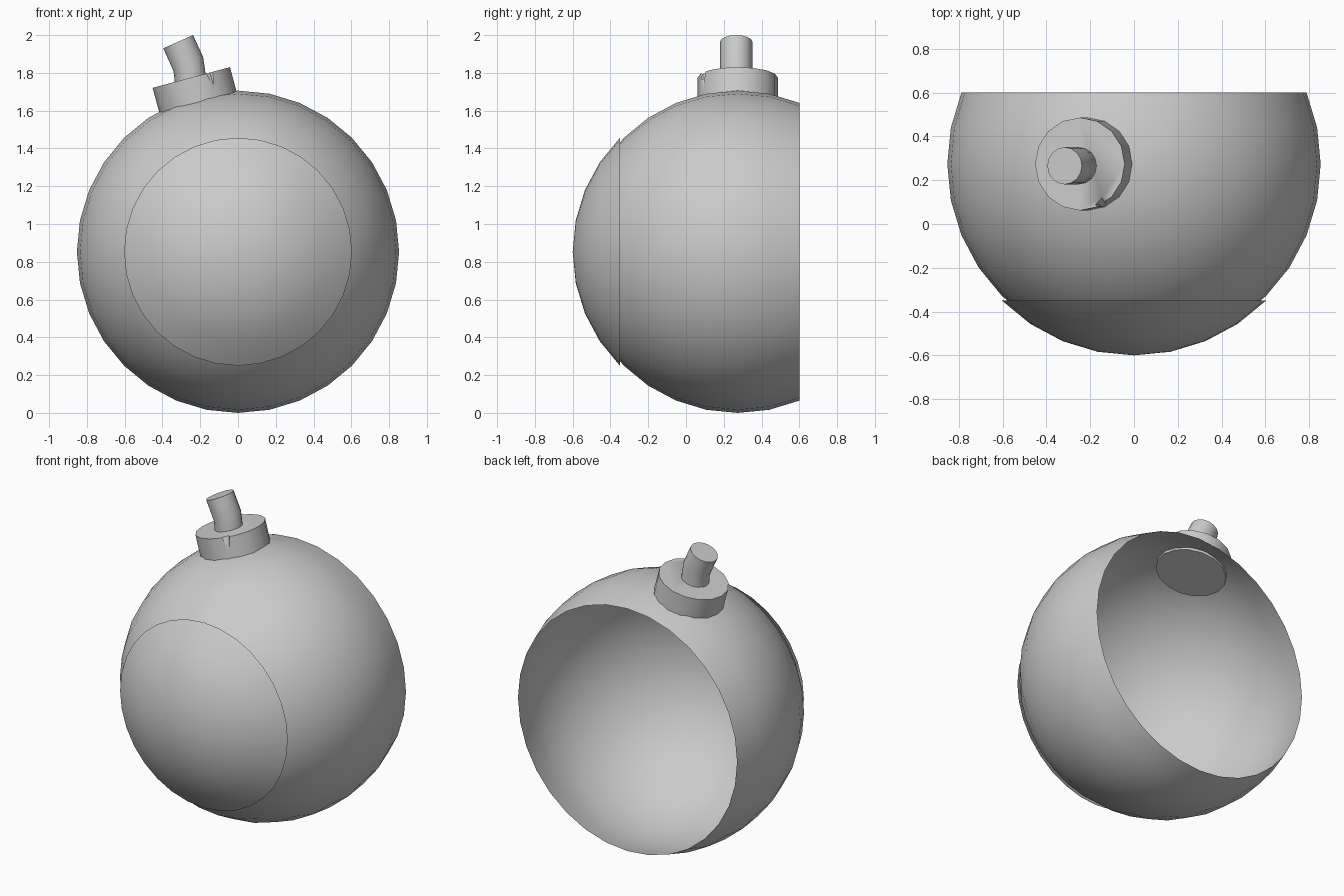
import bpy, bmesh, math
from mathutils import Matrix, Vector

if "Cube" in bpy.data.objects:
    bpy.data.objects.remove(bpy.data.objects["Cube"])

grey = bpy.data.materials.new("plain grey")
grey.diffuse_color = (0.6, 0.6, 0.6, 1)
grey.use_nodes = True
grey.node_tree.nodes["Principled BSDF"].inputs["Base Color"].default_value = grey.diffuse_color
R = 0.853
STEP = math.pi / 16  # ring spacing of the ball


def finish(bm, name, angle=30):
    bmesh.ops.recalc_face_normals(bm, faces=bm.faces)
    mesh = bpy.data.meshes.new(name)
    bm.to_mesh(mesh)
    bm.free()
    ob = bpy.data.objects.new(name, mesh)
    bpy.context.collection.objects.link(ob)
    mesh.materials.append(grey)
    bpy.ops.object.select_all(action='DESELECT')
    ob.select_set(True)
    bpy.context.view_layer.objects.active = ob
    bpy.ops.object.shade_smooth_by_angle(angle=math.radians(angle))
    return ob


def open_ball(name, y_centre, rings):
    """Open part of a ball, from its front pole back over some rings."""
    bm = bmesh.new()
    pole = bm.verts.new((0, y_centre - R, R))
    prev = None
    for i in range(1, rings + 1):
        r, y = R * math.sin(i * STEP), y_centre - R * math.cos(i * STEP)
        ring = [bm.verts.new((r * math.cos(k * STEP), y, R + r * math.sin(k * STEP)))
                for k in range(32)]
        for k in range(32):
            n = (k + 1) % 32
            bm.faces.new((prev[k], prev[n], ring[n], ring[k]) if prev
                         else (pole, ring[n], ring[k]))
        prev = ring
    ob = finish(bm, name)
    # open shells: make every face point away from the ball centre
    if ob.data.polygons[0].normal.y > 0:
        ob.data.flip_normals()
    return ob


# Ball shell, open at the back, and the raised front cap
open_ball("ball_shell", 0.274, 10)
open_ball("front_cap", 0.253, 4)

# Tilted collar, its axis through the ball centre
frame = Matrix.Translation((0, 0.274, R)) @ Matrix.Rotation(math.radians(-15), 4, 'Y')
top, bottom = 0.955, 0.805
bm = bmesh.new()
bmesh.ops.create_cone(bm, cap_ends=True, segments=16, radius1=0.212, radius2=0.212,
                      depth=top - bottom,
                      matrix=frame @ Matrix.Translation((0, 0, (top + bottom) / 2)))
collar = finish(bm, "collar")

# Small pointed chip cut from the collar's front rim
bm = bmesh.new()
bmesh.ops.create_cone(bm, cap_ends=True, segments=4, radius1=0, radius2=0.035, depth=0.1,
                      matrix=frame @ Matrix.Translation((0.103, -0.185, top - 0.035)))
bmesh.ops.remove_doubles(bm, verts=bm.verts, dist=1e-5)
chip = finish(bm, "chip_cutter")
chip.hide_render = True
chip.hide_viewport = True
cut = collar.modifiers.new("chip", 'BOOLEAN')
cut.object = chip
cut.solver = 'EXACT'

# Bent stem: (centre x, centre z, half-width vector x, z)
sections = [(-0.25, 1.75, 0.084, 0.01),
            (-0.263, 1.847, 0.078, 0.038),
            (-0.317, 1.965, 0.079, 0.035)]
bm = bmesh.new()
prev = None
for x, z, dx, dz in sections:
    ring = []
    for k in range(16):
        a = k * math.pi / 8
        ring.append(bm.verts.new((x + dx * math.cos(a), 0.266 + 0.085 * math.sin(a),
                                  z + dz * math.cos(a))))
    if prev:
        for k in range(16):
            n = (k + 1) % 16
            bm.faces.new((prev[k], prev[n], ring[n], ring[k]))
    else:
        bm.faces.new(ring[::-1])
    prev = ring
bm.faces.new(prev)
finish(bm, "stem")
